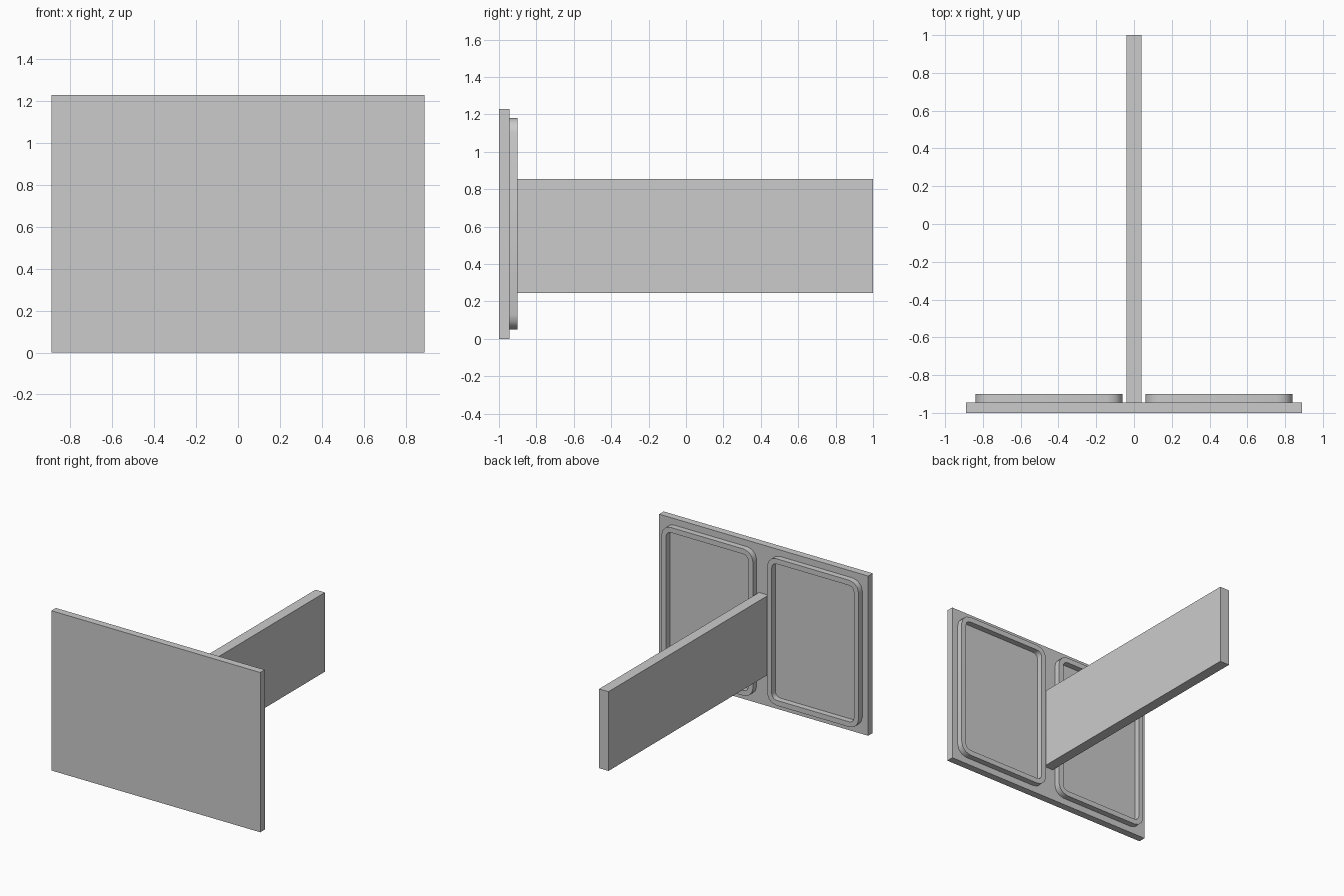
import bpy, bmesh, math

cube = bpy.data.objects.get("Cube")
if cube:
    bpy.data.objects.remove(cube, do_unlink=True)

grey = bpy.data.materials.new("plain grey")
grey.use_nodes = True
grey.diffuse_color = (0.6, 0.6, 0.6, 1)
grey.node_tree.nodes["Principled BSDF"].inputs["Base Color"].default_value = (0.6, 0.6, 0.6, 1)


def finish(name, bm):
    mesh = bpy.data.meshes.new(name)
    bmesh.ops.recalc_face_normals(bm, faces=bm.faces)
    bm.to_mesh(mesh)
    bm.free()
    mesh.materials.append(grey)
    obj = bpy.data.objects.new(name, mesh)
    bpy.context.collection.objects.link(obj)
    return obj


def box(name, low, high):
    bm = bmesh.new()
    bmesh.ops.create_cube(bm, size=1)
    for v in bm.verts:
        for i in range(3):
            v.co[i] = low[i] if v.co[i] < 0 else high[i]
    return finish(name, bm)


def rounded_loop(half_w, half_h, radius, steps=3):
    """Outline of a rectangle with rounded corners."""
    points = []
    for q, (sx, sz) in enumerate([(1, 1), (-1, 1), (-1, -1), (1, -1)]):
        for s in range(steps + 1):
            a = math.pi / 2 * (q + s / steps)
            points.append((sx * (half_w - radius) + radius * math.cos(a),
                           sz * (half_h - radius) + radius * math.sin(a)))
    return points


def frame(name, cx, cz, half_w, half_h, radius, rim, y0, y1):
    bm = bmesh.new()
    outer = rounded_loop(half_w, half_h, radius)
    inner = rounded_loop(half_w - rim, half_h - rim, radius - rim)
    # Cross-section corners swept around the outline
    rings = [[bm.verts.new((cx + x, y, cz + z)) for x, z in loop]
             for loop, y in ((outer, y0), (outer, y1), (inner, y1), (inner, y0))]
    count = len(outer)
    for r in range(4):
        a, b = rings[r], rings[(r + 1) % 4]
        for i in range(count):
            j = (i + 1) % count
            bm.faces.new((a[i], a[j], b[j], b[i]))
    obj = finish(name, bm)
    bpy.ops.object.select_all(action='DESELECT')
    obj.select_set(True)
    bpy.context.view_layer.objects.active = obj
    bpy.ops.object.shade_smooth_by_angle(angle=math.radians(40))


# Front board and the beam running back from it
box("board", (-0.89, -1, 0), (0.89, -0.945, 1.23))
box("beam", (-0.04, -0.945, 0.245), (0.04, 1, 0.855))

# Raised rim on each half of the board's back
for side, sign in (("left", 1), ("right", -1)):
    frame(side + "_rim", sign * 0.45, 0.615, 0.39, 0.565, 0.08, 0.04, -0.945, -0.9)
